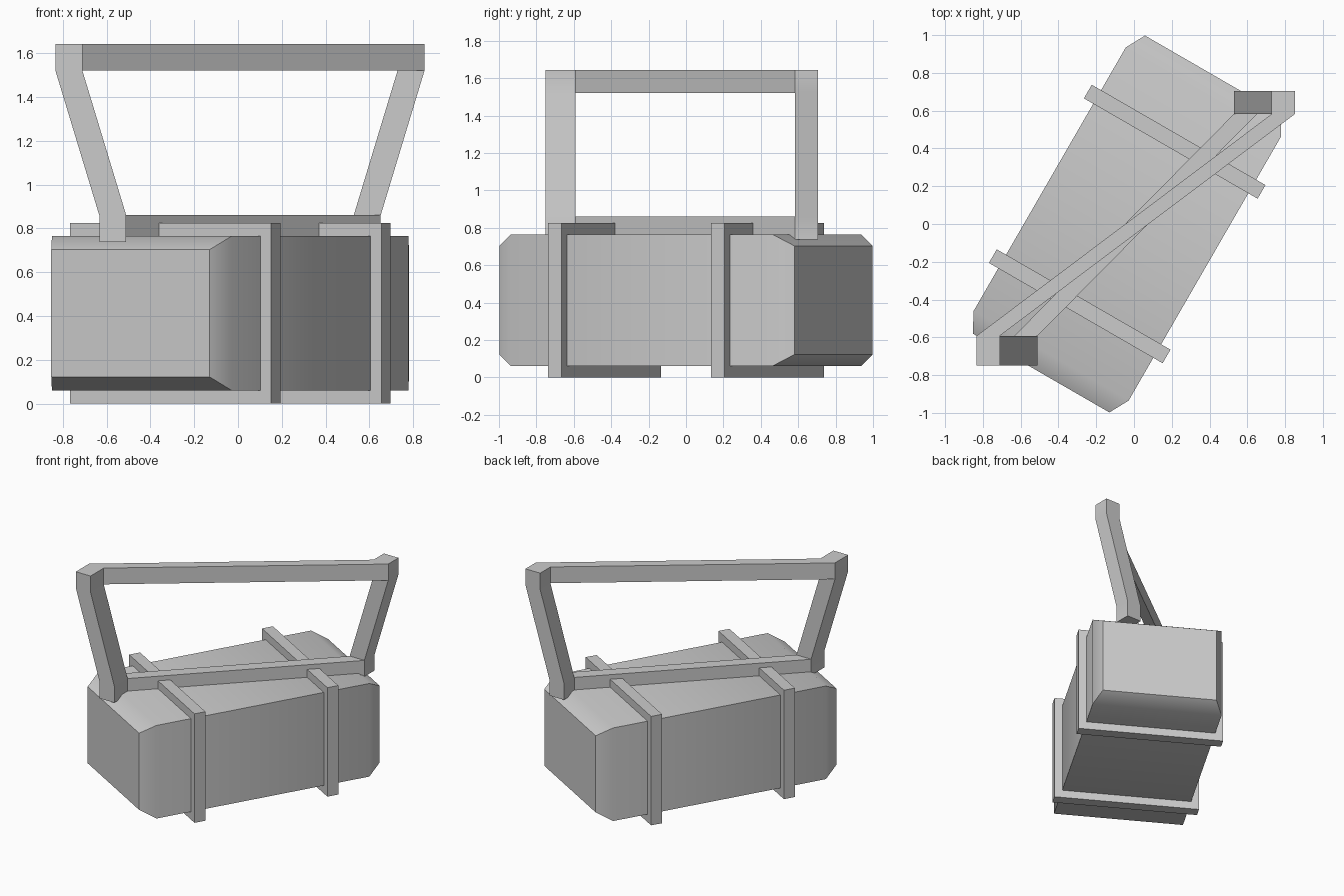
import bpy, bmesh, math
from collections import Counter
from mathutils import Matrix, Vector

cube = bpy.data.objects.get("Cube")
if cube:
    bpy.data.objects.remove(cube, do_unlink=True)

GREY = (0.6, 0.6, 0.6, 1)
grey = bpy.data.materials.new("plain_grey")
grey.use_nodes = True
grey.diffuse_color = GREY
grey.node_tree.nodes["Principled BSDF"].inputs["Base Color"].default_value = GREY

# The case and its straps share one turned frame
TURN = Matrix.Translation((-0.036, 0, 0)) @ Matrix.Rotation(math.radians(-30), 4, "Z")


def finish(name, bm, matrix=Matrix()):
    bmesh.ops.recalc_face_normals(bm, faces=bm.faces)
    mesh = bpy.data.meshes.new(name)
    bm.to_mesh(mesh)
    bm.free()
    mesh.materials.append(grey)
    obj = bpy.data.objects.new(name, mesh)
    obj.matrix_world = matrix
    bpy.context.collection.objects.link(obj)
    bpy.ops.object.select_all(action="DESELECT")
    obj.select_set(True)
    bpy.context.view_layer.objects.active = obj
    bpy.ops.object.shade_smooth_by_angle(angle=math.radians(35))
    return obj


def box(size, centre):
    bm = bmesh.new()
    bmesh.ops.create_cube(bm, size=1)
    bmesh.ops.scale(bm, vec=size, verts=bm.verts)
    bmesh.ops.translate(bm, vec=centre, verts=bm.verts)
    return bm


# Case: a long box whose two ends taper to smaller faces
MID = 0.4125
bm = box((0.948, 1.612, 0.705), (0, 0, MID))
for end in [f for f in bm.faces if abs(f.normal.y) > 0.9]:
    side = math.copysign(0.911, end.normal.y)
    new = bmesh.ops.extrude_discrete_faces(bm, faces=[end])["faces"][0]
    for v in new.verts:
        v.co = Vector((v.co.x * 0.88, side, MID + (v.co.z - MID) * 0.823))
finish("case", bm, TURN)

# Straps around the case
for name, y in (("front_strap", -0.503), ("back_strap", 0.503)):
    finish(name, box((1.062, 0.083, 0.825), (0, y, MID)), TURN)

# Handle: two leaning posts joined by a skewed top and bottom bar
stations = [(-0.75, -1), (-0.592, -1), (0.582, 1), (0.705, 1)]
levels = [(0.737, 0.581), (0.86, 0.581), (1.52, 0.781), (1.643, 0.781)]
bm = bmesh.new()
grid = {}
for i, (y, side) in enumerate(stations):
    for j, (z, reach) in enumerate(levels):
        for k, half in enumerate((-0.0615, 0.0615)):
            grid[i, j, k] = bm.verts.new((0.009 + side * reach + half, y, z))

quads = Counter()
order = {}
for i in range(3):
    for j in range(3):
        if i == 1 and j == 1:
            continue  # the open grip space
        for axis in range(3):
            for step in (0, 1):
                quad = []
                for a, b in ((0, 0), (1, 0), (1, 1), (0, 1)):
                    d = [a, b]
                    d.insert(axis, step)
                    quad.append((i + d[0], j + d[1], d[2]))
                key = frozenset(quad)
                quads[key] += 1
                order[key] = quad
# Keep only the outer skin
for key, count in quads.items():
    if count == 1:
        bm.faces.new([grid[p] for p in order[key]])
finish("handle", bm)
